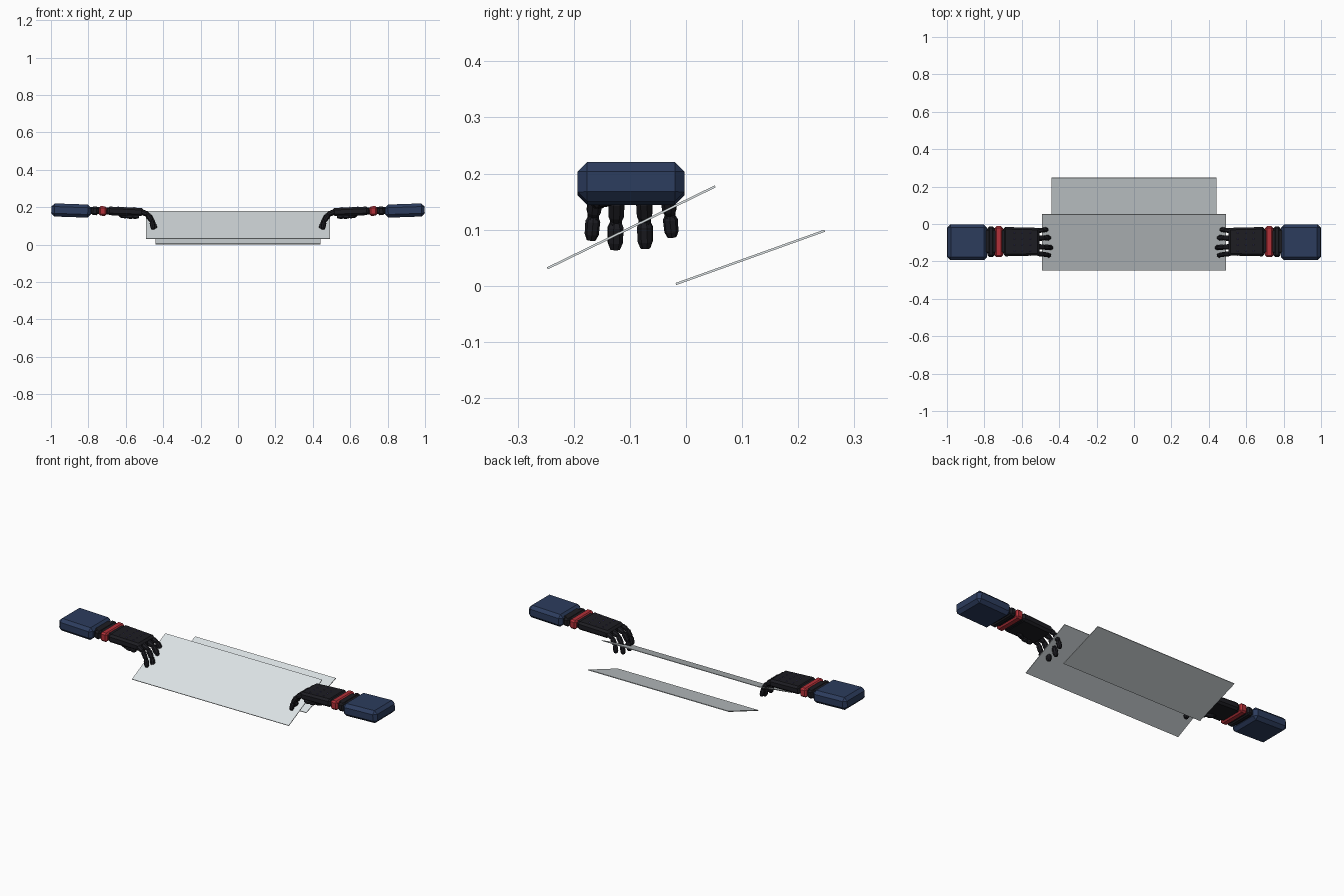
import bpy, bmesh, math
from mathutils import Vector, Matrix

if "Cube" in bpy.data.objects:
    bpy.data.objects.remove(bpy.data.objects["Cube"])

TILT = 0.035


def material(name, rgba):
    m = bpy.data.materials.new(name)
    m.diffuse_color = rgba
    m.use_nodes = True
    m.node_tree.nodes["Principled BSDF"].inputs["Base Color"].default_value = m.diffuse_color
    return m


navy = material("navy", (0.025, 0.045, 0.11, 1))
red = material("red", (0.45, 0.03, 0.04, 1))
black = material("black", (0.012, 0.012, 0.016, 1))
violet = material("violet", (0.12, 0.1, 0.35, 1))
glass = material("glass", (0.72, 0.77, 0.79, 0.65))


def finish(bm, name, mat, mirror=True):
    bmesh.ops.recalc_face_normals(bm, faces=bm.faces)
    me = bpy.data.meshes.new(name)
    bm.to_mesh(me)
    bm.free()
    me.materials.append(mat)
    ob = bpy.data.objects.new(name, me)
    bpy.context.collection.objects.link(ob)
    if mirror:
        mod = ob.modifiers.new("other_arm", 'MIRROR')
        mod.use_mirror_merge = False
    return ob


def add_box(bm, x, y, z, bevel, tilt=TILT, taper=1.0):
    """Bevelled box from (min, max) ranges, tilted about y; taper narrows the inner end."""
    c = Vector((sum(x) / 2, sum(y) / 2, sum(z) / 2))
    size = Vector((x[1] - x[0], y[1] - y[0], z[1] - z[0]))
    t = bmesh.new()
    bmesh.ops.create_cube(t, size=1)
    for v in t.verts:
        k = taper if v.co.x < 0 else 1
        v.co = Vector((v.co.x * size.x, v.co.y * size.y * k, v.co.z * size.z * k))
    if bevel:
        bmesh.ops.bevel(t, geom=t.edges[:], offset=bevel, segments=1,
                        affect='EDGES', profile=0.5)
    t.transform(Matrix.Translation(c) @ Matrix.Rotation(-tilt, 4, 'Y'))
    tmp = bpy.data.meshes.new("tmp")
    t.to_mesh(tmp)
    t.free()
    bm.from_mesh(tmp)
    bpy.data.meshes.remove(tmp)


def box(name, mat, *args, **kw):
    bm = bmesh.new()
    add_box(bm, *args, **kw)
    return finish(bm, name, mat)


def add_segment(bm, a, b, r):
    """Eight-sided finger bone with chamfered ends."""
    d = b - a
    rot = d.to_track_quat('Z', 'Y')
    rings = []
    for t, k in ((0, .7), (.2, 1), (.75, .95), (1, .62)):
        rings.append([bm.verts.new(a + d * t + rot @ Vector(
            (r * k * math.cos(math.tau * (i + .5) / 8),
             r * k * math.sin(math.tau * (i + .5) / 8), 0))) for i in range(8)])
    for p, q in zip(rings, rings[1:]):
        for i in range(8):
            bm.faces.new((p[i], p[(i + 1) % 8], q[(i + 1) % 8], q[i]))
    bm.faces.new(rings[0])
    bm.faces.new(rings[-1])


def digit(name, pts, r):
    bm = bmesh.new()
    pts = [Vector(p) for p in pts]
    for i, (a, b) in enumerate(zip(pts, pts[1:])):
        add_segment(bm, a, b, r * (1 - .04 * i))
        bmesh.ops.create_icosphere(bm, subdivisions=1, radius=r * .8,
                                   matrix=Matrix.Translation(a))
    finish(bm, name, black)


def panel(name, half, a, b, thick):
    """Thin flat sheet between two (y, z) edges."""
    a, b = Vector(a), Vector(b)
    d = (b - a).normalized()
    n = Vector((-d.y, d.x)) * thick / 2
    bm = bmesh.new()
    ends = [[bm.verts.new((x, p.x, p.y)) for p in (a - n, b - n, b + n, a + n)]
            for x in (-half, half)]
    for i in range(4):
        j = (i + 1) % 4
        bm.faces.new((ends[0][i], ends[0][j], ends[1][j], ends[1][i]))
    bm.faces.new(ends[0])
    bm.faces.new(ends[1])
    finish(bm, name, glass, mirror=False)


# sheets
panel("front_sheet", 0.492, (-0.247, 0.031), (0.052, 0.177), 0.004)
panel("rear_sheet", 0.441, (-0.018, 0.003), (0.247, 0.098), 0.004)

# forearm sleeve, wrist and cuff
box("sleeve", navy, (0.786, 0.998), (-0.193, -0.003), (0.147, 0.217), 0.017)
box("wrist_core", black, (0.68, 0.80), (-0.158, -0.028), (0.162, 0.2), 0.008)
box("wrist_ring", black, (0.747, 0.783), (-0.176, -0.013), (0.157, 0.203), 0.009)
box("red_cuff", red, (0.702, 0.744), (-0.177, -0.012), (0.154, 0.205), 0.009)

# palm with plates
box("palm", black, (0.505, 0.698), (-0.173, -0.016), (0.154, 0.2), 0.011, taper=0.94)

# glove studs
bm = bmesh.new()
for x in (0.555, 0.598, 0.64):
    for y in (-0.048, -0.08, -0.112, -0.144):
        z = 0.2 + (x - 0.602) * TILT - 0.001
        bmesh.ops.create_icosphere(bm, subdivisions=1, radius=0.004,
                                   matrix=Matrix.Translation((x, y, z)))
finish(bm, "glove_studs", violet)

# fingers: name, y, length scale
for name, y, s in (("index_finger", -0.158, 0.9), ("middle_finger", -0.122, 1.06),
                   ("ring_finger", -0.076, 1.04), ("little_finger", -0.036, 0.85)):
    r = 0.016 if s > 1 else 0.0145
    x, z = 0.516, 0.175
    pts = [(x, y, z)]
    for i, (dx, dz) in enumerate(((-.037, -.016), (-.024, -.042), (-.009, -.046))):
        x, z = x + dx * s, z + dz * s
        pts.append((x, y + (y + .097) * .06 * (i + 1), z))
    digit(name, pts, r)

# thumb tucked under the palm
digit("thumb", [(0.63, -0.135, 0.157), (0.592, -0.152, 0.151), (0.56, -0.158, 0.149),
                (0.53, -0.158, 0.15)], 0.014)
